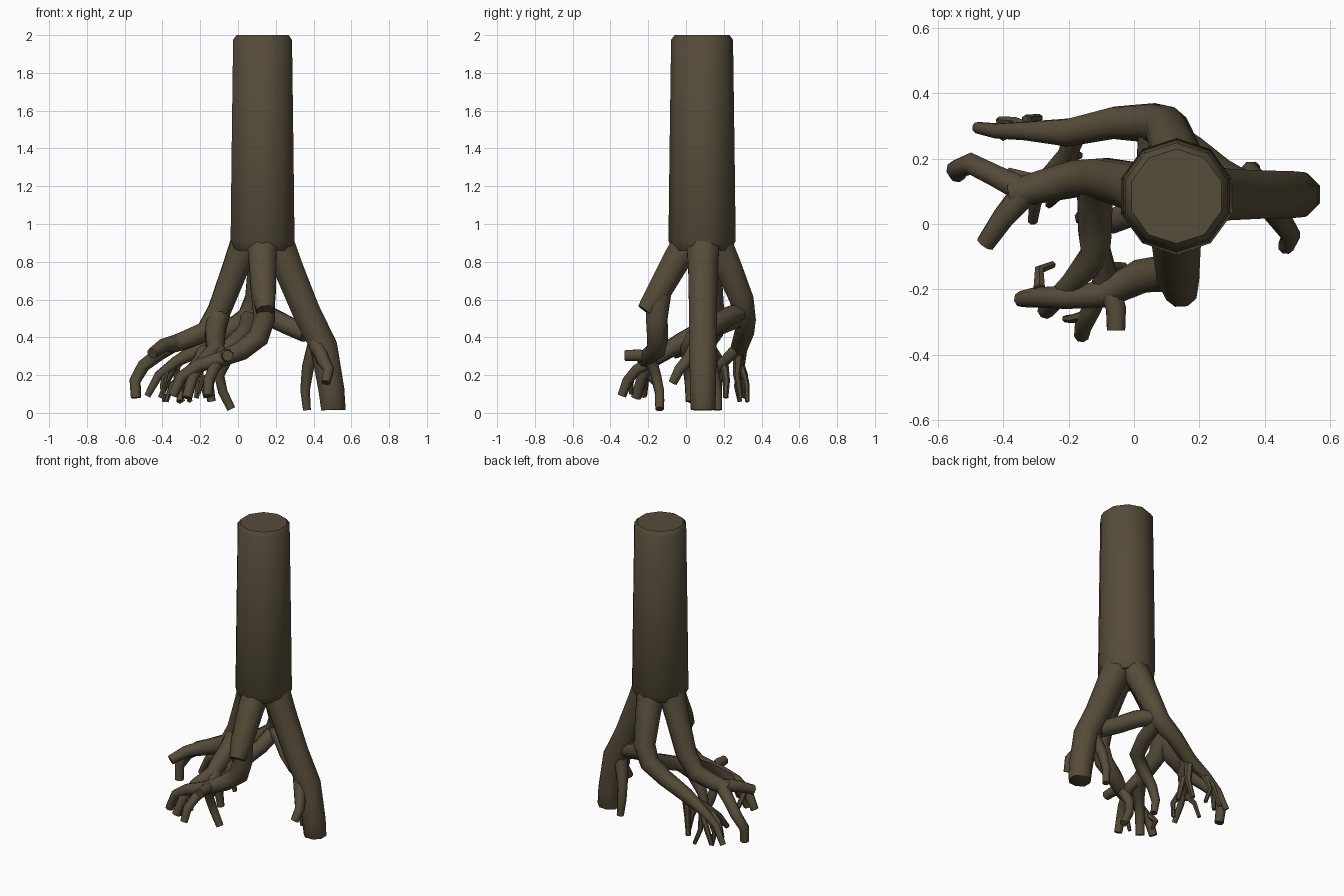
import bpy, bmesh, math
from mathutils import Vector

bark = bpy.data.materials.new("dark bark brown")
bark.diffuse_color = (0.092, 0.072, 0.041, 1)


def tube(name, pts, sides=8):
    """Sweep a polygon along (x, y, z, radius) points with flat end caps."""
    bm = bmesh.new()
    P = [Vector(p[:3]) for p in pts]
    n = len(P)
    rings, ref = [], None
    for i in range(n):
        d = (P[min(i + 1, n - 1)] - P[max(i - 1, 0)]).normalized()
        if ref is None:
            ref = Vector((1, 0, 0)) if abs(d.x) < 0.8 else Vector((0, 1, 0))
        u = (ref - d * ref.dot(d)).normalized()
        v = d.cross(u)
        ref = u
        ring = []
        for k in range(sides):
            a = 2 * math.pi * (k + 0.5) / sides
            ring.append(bm.verts.new(P[i] + (u * math.cos(a) + v * math.sin(a)) * pts[i][3]))
        rings.append(ring)
    for a, b in zip(rings, rings[1:]):
        for k in range(sides):
            j = (k + 1) % sides
            bm.faces.new((a[k], a[j], b[j], b[k]))
    bm.faces.new(rings[0][::-1])
    bm.faces.new(rings[-1])
    bmesh.ops.recalc_face_normals(bm, faces=bm.faces[:])
    me = bpy.data.meshes.new(name)
    bm.to_mesh(me)
    bm.free()
    ob = bpy.data.objects.new(name, me)
    bpy.context.collection.objects.link(ob)
    me.materials.append(bark)
    bpy.ops.object.select_all(action='DESELECT')
    ob.select_set(True)
    bpy.context.view_layer.objects.active = ob
    bpy.ops.object.shade_smooth_by_angle(angle=math.radians(48))
    return ob


# Trunk with softened top rim
tube("trunk", [(.13, .085, .86, .15), (.13, .085, .91, .178), (.13, .085, 1.4, .172),
               (.13, .085, 1.975, .164), (.13, .085, 2.0, .145)], 10)

# Right root with two side roots
tube("right_root", [(.18, .09, .97, .1), (.265, .09, .77, .085), (.36, .09, .54, .08),
                    (.455, .09, .35, .078), (.495, .09, .12, .074), (.505, .09, .018, .07),
                    (.505, .09, .016, .068)])
tube("right_root_front_branch", [(.41, .07, .38, .045), (.45, .01, .28, .035),
                                 (.48, -.035, .23, .03), (.465, -.07, .16, .025)])
tube("right_root_back_branch", [(.41, .1, .36, .045), (.37, .14, .24, .034),
                                (.355, .165, .12, .027), (.365, .17, .015, .022)])

# Front root: cut stub, then bends left
tube("front_root", [(.13, .04, .95, .09), (.13, -.05, .81, .08), (.135, -.15, .63, .07),
                    (.145, -.215, .54, .05)])
tube("front_root_lower", [(.13, -.14, .64, .068), (.14, -.155, .5, .062), (.11, -.15, .4, .06),
                          (.02, -.16, .33, .053), (-.09, -.215, .285, .042),
                          (-.21, -.225, .25, .036), (-.3, -.225, .19, .032),
                          (-.345, -.23, .09, .025)])
tube("front_root_stub", [(-.07, -.21, .3, .035), (-.055, -.26, .305, .033), (-.055, -.325, .303, .03)])
tube("front_root_foot", [(-.06, -.19, .29, .035), (-.1, -.16, .2, .03), (-.08, -.14, .11, .027),
                         (-.035, -.14, .02, .024)])
tube("front_root_twig", [(-.29, -.2, .2, .02), (-.29, -.14, .13, .015), (-.25, -.125, .06, .012)], 6)

# Left root: forks into a front stub and a drooping tip
tube("left_root", [(.06, .09, .95, .09), (-.02, .12, .75, .074), (-.1, .14, .54, .066),
                   (-.17, .14, .43, .06), (-.28, .115, .385, .052), (-.37, .09, .355, .045)])
tube("left_root_front_stub", [(-.33, .1, .37, .044), (-.4, .02, .355, .036), (-.455, -.06, .315, .03)])
tube("left_root_tip", [(-.33, .1, .37, .042), (-.42, .145, .31, .036), (-.5, .185, .25, .034),
                       (-.545, .165, .17, .031), (-.54, .155, .08, .028)])

# Middle root, running forward from the left root and forking
tube("middle_root", [(-.1, .14, .53, .062), (-.12, .08, .43, .058), (-.12, -.03, .37, .054),
                     (-.12, -.1, .33, .048), (-.19, -.18, .27, .034), (-.24, -.23, .19, .03),
                     (-.27, -.265, .08, .027)])
tube("middle_root_fork", [(-.11, -.08, .34, .04), (-.085, -.15, .29, .034), (-.13, -.26, .23, .03),
                          (-.155, -.31, .17, .028), (-.16, -.34, .09, .024)])
tube("middle_root_twig", [(-.14, -.28, .21, .02), (-.19, -.29, .17, .014), (-.21, -.29, .1, .011)], 6)

# Back root with a cross root to the right root and one curling in below the trunk
tube("back_root", [(.15, .14, .95, .09), (.125, .22, .78, .078), (.1, .295, .6, .068),
                   (.05, .31, .5, .062), (-.06, .31, .43, .052), (-.2, .28, .34, .045),
                   (-.33, .285, .27, .03), (-.42, .285, .2, .024), (-.48, .295, .09, .018)])
tube("cross_root", [(.09, .28, .53, .05), (.17, .225, .51, .053), (.26, .155, .465, .052),
                    (.36, .1, .42, .05)])
tube("inward_root", [(.06, .28, .5, .05), (.05, .16, .45, .048), (.01, .04, .4, .047),
                     (-.06, .01, .34, .04), (-.13, .015, .24, .032), (-.155, .02, .15, .027),
                     (-.14, .02, .06, .022)])
tube("back_root_inner_branch", [(-.18, .28, .35, .036), (-.205, .21, .28, .03), (-.27, .14, .21, .025),
                                (-.3, .08, .15, .021), (-.31, .01, .06, .016)])
# Fine rootlets
rootlets = [
    [(-.3, .28, .28, .022), (-.36, .31, .2, .018), (-.41, .315, .08, .015)],
    [(-.32, .29, .26, .02), (-.33, .32, .16, .015), (-.29, .325, .06, .012)],
    [(-.38, .285, .23, .02), (-.4, .27, .14, .016), (-.39, .285, .06, .012)],
    [(-.22, .2, .27, .024), (-.19, .215, .17, .018), (-.17, .21, .08, .014)],
    [(-.26, .15, .22, .02), (-.24, .08, .14, .016), (-.26, .06, .06, .013)],
    [(-.28, .13, .2, .02), (-.35, .15, .15, .016), (-.38, .16, .06, .013)],
    [(-.2, .28, .33, .03), (-.2, .27, .2, .02), (-.22, .29, .08, .015)],
]
for i, pts in enumerate(rootlets):
    tube("rootlet_%d" % (i + 1), pts, 6)
